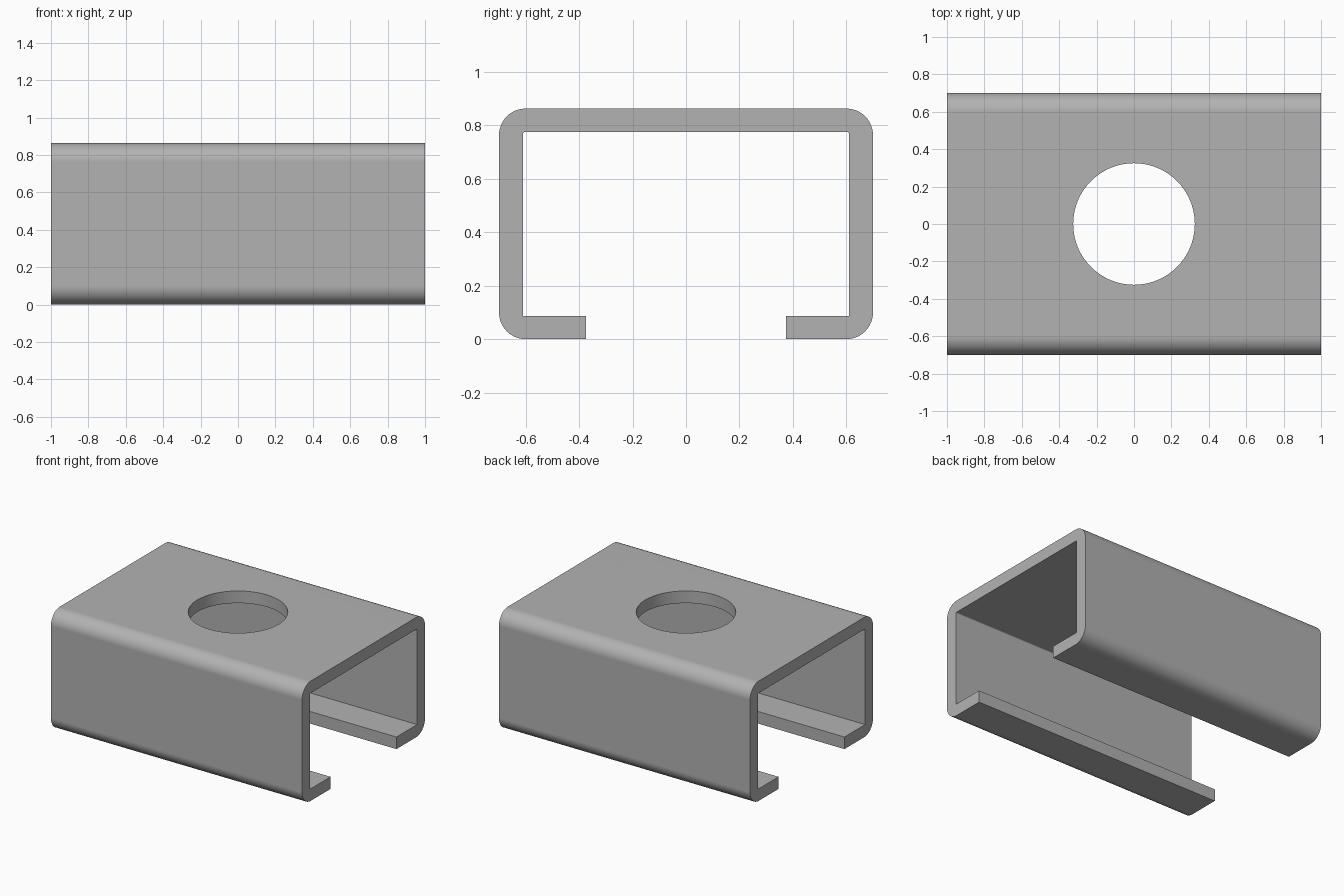
import bpy
import bmesh
from math import cos, sin, radians

HALF_L, HALF_W, HEIGHT = 1.0, 0.70, 0.863
SIDE_WALL, WEB = 0.09, 0.087
LIP_Y, OUTER_R, INNER_R, HOLE_R = 0.375, 0.10, 0.008, 0.325

if "Cube" in bpy.data.objects:
    bpy.data.objects.remove(bpy.data.objects["Cube"], do_unlink=True)

steel = bpy.data.materials.new("grey_steel")
steel.use_nodes = True
colour = (0.448, 0.448, 0.448, 1)
steel.diffuse_color = colour
steel.node_tree.nodes["Principled BSDF"].inputs["Base Color"].default_value = colour


def arc(cy, cz, r, start, end, steps):
    """Points (y, z) along a bend, angles in degrees."""
    angles = [radians(start + (end - start) * i / steps) for i in range(steps + 1)]
    return [(cy + r * cos(a), cz + r * sin(a)) for a in angles]


def mirrored(points):
    return [(-y, z) for y, z in reversed(points)]


# Half of the C section: lip, lower bend, wall, upper bend; square inside the lip
oy, iy = HALF_W - OUTER_R, HALF_W - SIDE_WALL
outer = ([(LIP_Y, 0)] + arc(oy, OUTER_R, OUTER_R, -90, 0, 12)
         + arc(oy, HEIGHT - OUTER_R, OUTER_R, 0, 90, 12))
inner = (arc(iy - INNER_R, HEIGHT - WEB - INNER_R, INNER_R, 90, 0, 4)
         + [(iy, WEB), (LIP_Y, WEB)])
profile = outer + mirrored(outer) + mirrored(inner) + inner

# Extrude the section along x
bm = bmesh.new()
end = bm.faces.new([bm.verts.new((-HALF_L, y, z)) for y, z in profile])
ext = bmesh.ops.extrude_face_region(bm, geom=[end], use_keep_orig=True)
moved = [g for g in ext["geom"] if isinstance(g, bmesh.types.BMVert)]
bmesh.ops.translate(bm, verts=moved, vec=(2 * HALF_L, 0, 0))
bmesh.ops.recalc_face_normals(bm, faces=bm.faces)
mesh = bpy.data.meshes.new("channel")
bm.to_mesh(mesh)
bm.free()
mesh.materials.append(steel)
channel = bpy.data.objects.new("channel", mesh)
bpy.context.collection.objects.link(channel)

# Round hole through the top web
bpy.ops.mesh.primitive_cylinder_add(vertices=72, radius=HOLE_R, depth=0.4,
                                    location=(0, 0, HEIGHT))
cutter = bpy.context.object
cutter.name = "hole_cutter"
cutter.hide_render = True
cutter.data.materials.append(steel)
bpy.ops.object.select_all(action='DESELECT')
channel.select_set(True)
bpy.context.view_layer.objects.active = channel
cut = channel.modifiers.new("hole", 'BOOLEAN')
cut.operation, cut.solver, cut.object = 'DIFFERENCE', 'EXACT', cutter
bpy.ops.object.modifier_apply(modifier=cut.name)
bpy.data.objects.remove(cutter, do_unlink=True)

# Smooth bends, flat webs
bpy.ops.object.shade_smooth_by_angle(angle=radians(35))
weighted = channel.modifiers.new("flat_webs", 'WEIGHTED_NORMAL')
weighted.keep_sharp = True
